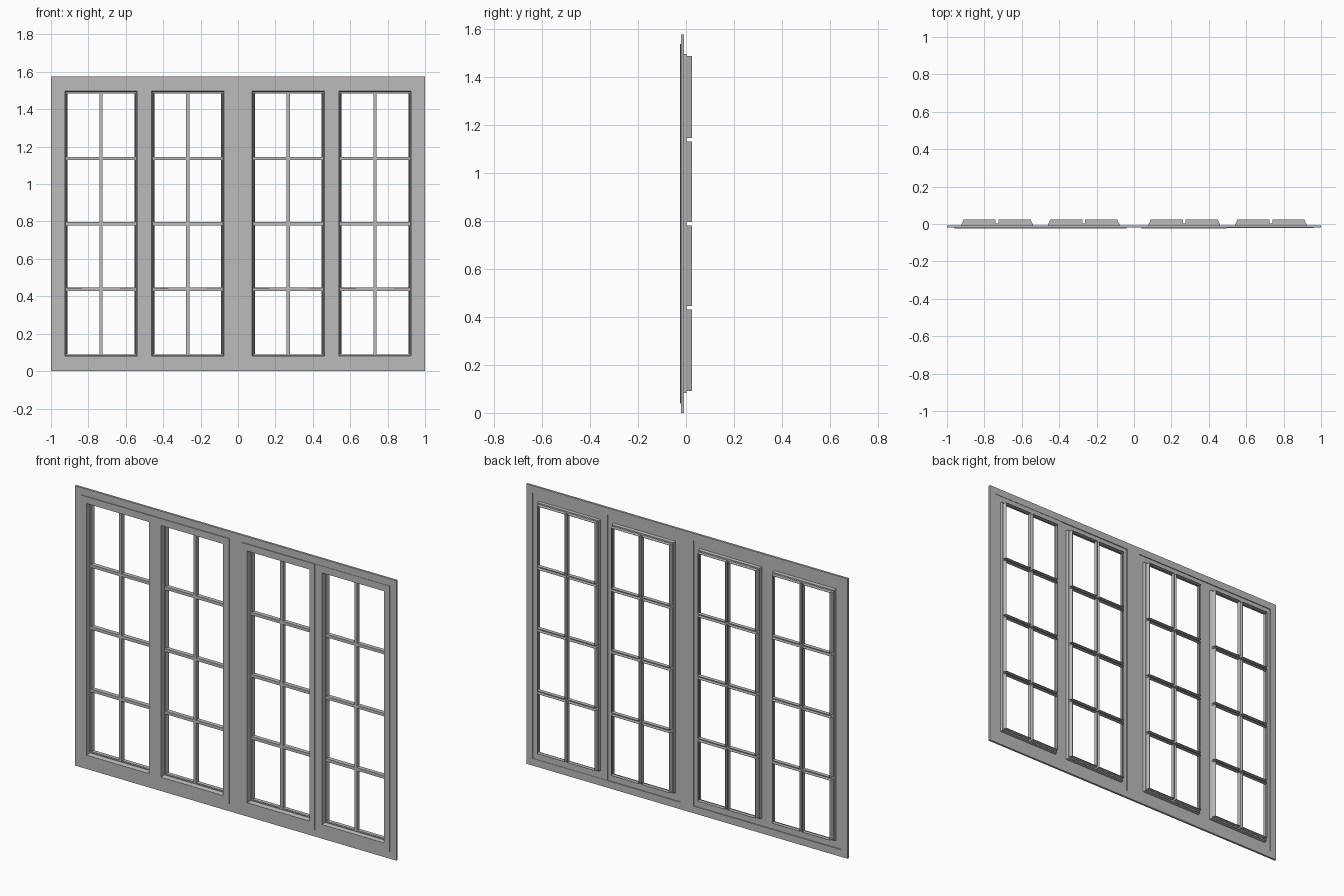
import bpy
import bmesh

cube = bpy.data.objects.get("Cube")
if cube:
    bpy.data.objects.remove(cube, do_unlink=True)

GREY = (0.5, 0.5, 0.5, 1.0)
mat = bpy.data.materials.new("window_grey")
mat.use_nodes = True
mat.diffuse_color = GREY
mat.node_tree.nodes["Principled BSDF"].inputs["Base Color"].default_value = GREY

HEIGHT = 1.575
RIM = 0.04             # width of the flat outer border
SILL, HEAD = 0.08, 1.497
REVEAL = 0.194         # half width of each opening
BACK = 0.024           # rear edge of the pane collars
GRID_Y = 0.002         # plane of the glazing bars
BAR = 0.008            # half width of a glazing bar


def finish(name, bm, thickness=0):
    bmesh.ops.remove_doubles(bm, verts=bm.verts, dist=1e-5)
    bmesh.ops.recalc_face_normals(bm, faces=bm.faces)
    mesh = bpy.data.meshes.new(name)
    bm.to_mesh(mesh)
    bm.free()
    obj = bpy.data.objects.new(name, mesh)
    bpy.context.collection.objects.link(obj)
    mesh.materials.append(mat)
    if thickness:
        mod = obj.modifiers.new("sheet", "SOLIDIFY")
        mod.thickness = thickness
        mod.offset = 0
    return obj


def plate(name, xs, zs, front, back, is_hole):
    """Upright slab made from a grid of cells, some left open."""
    bm = bmesh.new()
    for i in range(len(xs) - 1):
        for j in range(len(zs) - 1):
            if not is_hole(i, j):
                corners = [(xs[i], zs[j]), (xs[i + 1], zs[j]),
                           (xs[i + 1], zs[j + 1]), (xs[i], zs[j + 1])]
                bm.faces.new([bm.verts.new((x, front, z)) for x, z in corners])
    bmesh.ops.remove_doubles(bm, verts=bm.verts, dist=1e-5)
    grown = bmesh.ops.extrude_face_region(bm, geom=bm.faces[:])
    moved = [g for g in grown["geom"] if isinstance(g, bmesh.types.BMVert)]
    bmesh.ops.translate(bm, verts=moved, vec=(0, back - front, 0))
    return finish(name, bm)


def loft(bm, rects):
    """Skin a row of rectangles (x0, x1, z0, z1, y) into an open tube."""
    rings = [[bm.verts.new(p) for p in ((a, y, c), (b, y, c), (b, y, d), (a, y, d))]
             for a, b, c, d, y in rects]
    for r, s in zip(rings, rings[1:]):
        for k in range(4):
            n = (k + 1) % 4
            bm.faces.new((r[k], r[n], s[n], s[k]))


# Flat border and centre post
plate("outer_frame", [-1, -1 + RIM, -RIM, RIM, 1 - RIM, 1],
      [0, RIM, HEIGHT - RIM, HEIGHT], -0.02, -0.008,
      lambda i, j: i in (1, 3) and j == 1)

# Raised panels around each opening, with glazing behind
sashes = [("far_right", -0.732, -0.96, -0.495, -0.025),
          ("near_right", -0.269, -0.495, -0.04, -0.025),
          ("near_left", 0.269, 0.04, 0.495, -0.025),
          ("far_left", 0.732, 0.495, 0.96, -0.022)]
bars_z = [0.437, 0.788, 1.137]

for side, cx, x0, x1, front in sashes:
    plate(side + "_panel", [x0, cx - REVEAL, cx + REVEAL, x1],
          [RIM, SILL, HEAD, HEIGHT - RIM], front, front + 0.012,
          lambda i, j: i == 1 and j == 1)

    # Stepped reveal lining the opening
    bm = bmesh.new()
    steps = [(0, front + 0.001), (0.003, -0.006), (0.004, GRID_Y), (0.010, GRID_Y)]
    loft(bm, [(cx - REVEAL + s, cx + REVEAL - s, SILL + s, HEAD - s, y)
              for s, y in steps])
    finish(side + "_reveal", bm, 0.002)

    # Glazing bars
    left, right = cx - 0.187, cx + 0.187
    low, high = SILL + 0.008, HEAD - 0.008
    zs = [low]
    for z in bars_z:
        zs += [z - BAR, z + BAR]
    zs.append(high)
    plate(side + "_glazing_bars", [left, cx - BAR, cx + BAR, right], zs,
          GRID_Y - 0.002, GRID_Y + 0.001, lambda i, j: i != 1 and j % 2 == 0)

    # Thin collar behind every pane, its outer side leaning inwards
    bm = bmesh.new()
    for j in range(0, len(zs), 2):
        z0 = max(zs[j], SILL + 0.012)
        z1 = min(zs[j + 1], HEAD - 0.012)
        loft(bm, [(left, cx - BAR, z0, z1, GRID_Y),
                  (left + 0.008, cx - BAR, z0, z1, BACK)])
        loft(bm, [(cx + BAR, right, z0, z1, GRID_Y),
                  (cx + BAR, right - 0.008, z0, z1, BACK)])
    finish(side + "_pane_collars", bm, 0.002)
